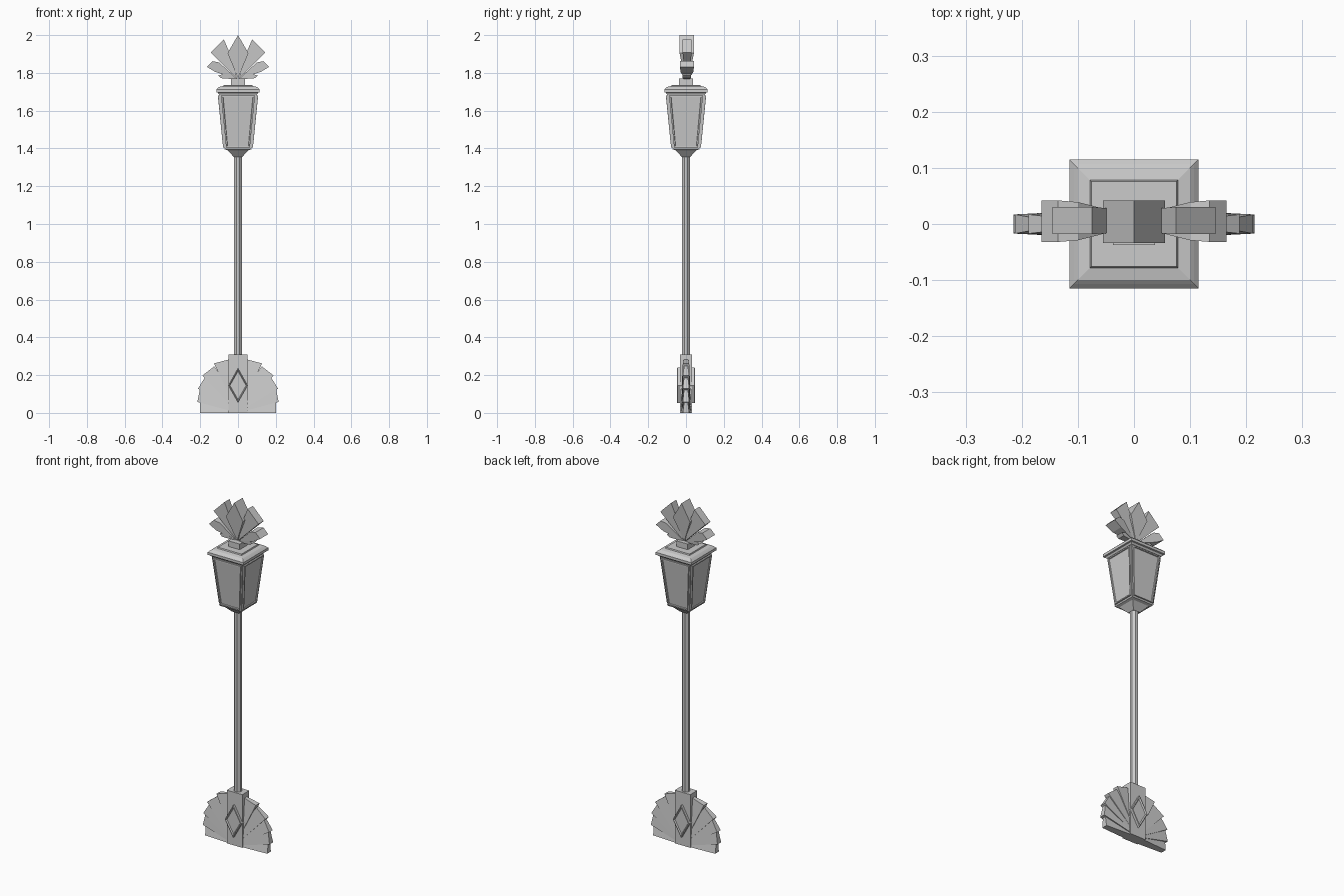
import bpy, math
from mathutils import Matrix

if "Cube" in bpy.data.objects:
    bpy.data.objects.remove(bpy.data.objects["Cube"])


def mesh(name, verts, faces):
    me = bpy.data.meshes.new(name)
    me.from_pydata(verts, [], faces)
    ob = bpy.data.objects.new(name, me)
    bpy.context.collection.objects.link(ob)
    return ob


def loft(name, rings):
    """Closed skin through equally long rings of points."""
    n = len(rings[0])
    verts = [p for r in rings for p in r]
    faces = [list(range(n))[::-1], list(range(len(verts) - n, len(verts)))]
    for k in range(len(rings) - 1):
        for i in range(n):
            j = (i + 1) % n
            faces.append((k*n + i, k*n + j, k*n + n + j, k*n + n + i))
    return mesh(name, verts, faces)


def square(h, z, d=None):
    d = h if d is None else d
    return [(-h, -d, z), (h, -d, z), (h, d, z), (-h, d, z)]


def ngon(n, r, z):
    return [(r*math.cos((i + .5)*2*math.pi/n), r*math.sin((i + .5)*2*math.pi/n), z) for i in range(n)]


def plate(name, outline, y0=0.0, side=1):
    """Slab in the xz plane; each outline point is (x, z, half thickness)."""
    pts = outline if side > 0 else outline[::-1]
    return loft(name, [[(side*x, y0 + t, z) for x, z, t in pts],
                       [(side*x, y0 - t, z) for x, z, t in pts]])


# pole
loft("pole", [ngon(8, 0.023, 0.3), ngon(8, 0.023, 1.37)])

# base pillar
loft("base_pillar", [square(0.05, 0, 0.032), square(0.05, 0.31, 0.032)])

# stepped fan blades on both sides of the base
steps = [(0.2, 0.0, 0.202, 0.055), (0.215, 0.058, 0.202, 0.125), (0.212, 0.128, 0.174, 0.19),
         (0.188, 0.198, 0.125, 0.247), (0.127, 0.262, 0.04, 0.285)]
for s in (1, -1):
    for i, (x0, z0, x1, z1) in enumerate(steps):
        plate("fan_blade", [(0, 0, 0.028), (x0, z0, 0.017), (x1, z1, 0.01), (0, 0.05*(i > 0) + 0.01, 0.024)], 0, s)

# diamond ornaments with a sunken face, front and back
for s in (-1, 1):
    def dia(k, y):
        pts = [(0, .052), (.053, .145), (0, .24), (-.053, .145)]
        return [(x*k, s*y, .145 + (z - .145)*k) for x, z in pts[::-s]]
    loft("base_diamond", [dia(1, 0.02), dia(1, 0.046), dia(.9, 0.048), dia(.8, 0.041)])

# lantern: funnel, tapered body, roof and finial block
loft("lantern_funnel", [square(0.022, 1.355), square(0.055, 1.39), square(0.07, 1.395), square(0.072, 1.4)])
loft("lantern_body", [square(0.07, 1.4), square(0.098, 1.69)])
for i in range(4):
    def panel(k, off):
        c = []
        for h, d, z in ((.063, .07, 1.405), (.09, .097, 1.68)):
            zz = 1.5425 + (z - 1.5425)*(1 - (1 - k)*.5)
            row = [(-h*k, -d - off, zz), (h*k, -d - off, zz)]
            c += row if not c else row[::-1]
        return c
    ob = loft("lantern_panel", [panel(1, -.01), panel(1, .009), panel(.9, .009), panel(.87, .004)])
    ob.data.transform(Matrix.Rotation(i*math.pi/2, 4, 'Z'))
loft("lantern_roof", [square(0.1, 1.685), square(0.107, 1.695), square(0.115, 1.697), square(0.115, 1.712),
                      square(0.107, 1.72), square(0.1, 1.726), square(0.078, 1.73), square(0.076, 1.737)])
loft("finial_block", [square(0.037, 1.735), square(0.037, 1.77)])

# finial leaves: centre, upper pair, lower pair, small bottom pair
plate("leaf_centre", [(0, 1.77, .012), (.055, 1.905, .038), (0, 2.0, .038), (-.055, 1.905, .038)], .004)
for s in (1, -1):
    plate("leaf_upper", [(0.005, 1.77, .01), (.145, 1.908, .024), (.075, 1.978, .024), (.042, 1.9, .022)], .006, s)
    plate("leaf_lower", [(0.005, 1.768, .01), (.12, 1.805, .034), (.165, 1.832, .037), (.135, 1.862, .037), (.1, 1.855, .034)], .005, s)
    plate("leaf_bottom", [(0.0, 1.765, .01), (.09, 1.772, .022), (.105, 1.785, .022), (.07, 1.797, .022)], .004, s)

# consistent outward normals
import bmesh
for ob in bpy.context.collection.objects:
    bm = bmesh.new()
    bm.from_mesh(ob.data)
    bmesh.ops.recalc_face_normals(bm, faces=bm.faces)
    bm.to_mesh(ob.data)
    bm.free()
